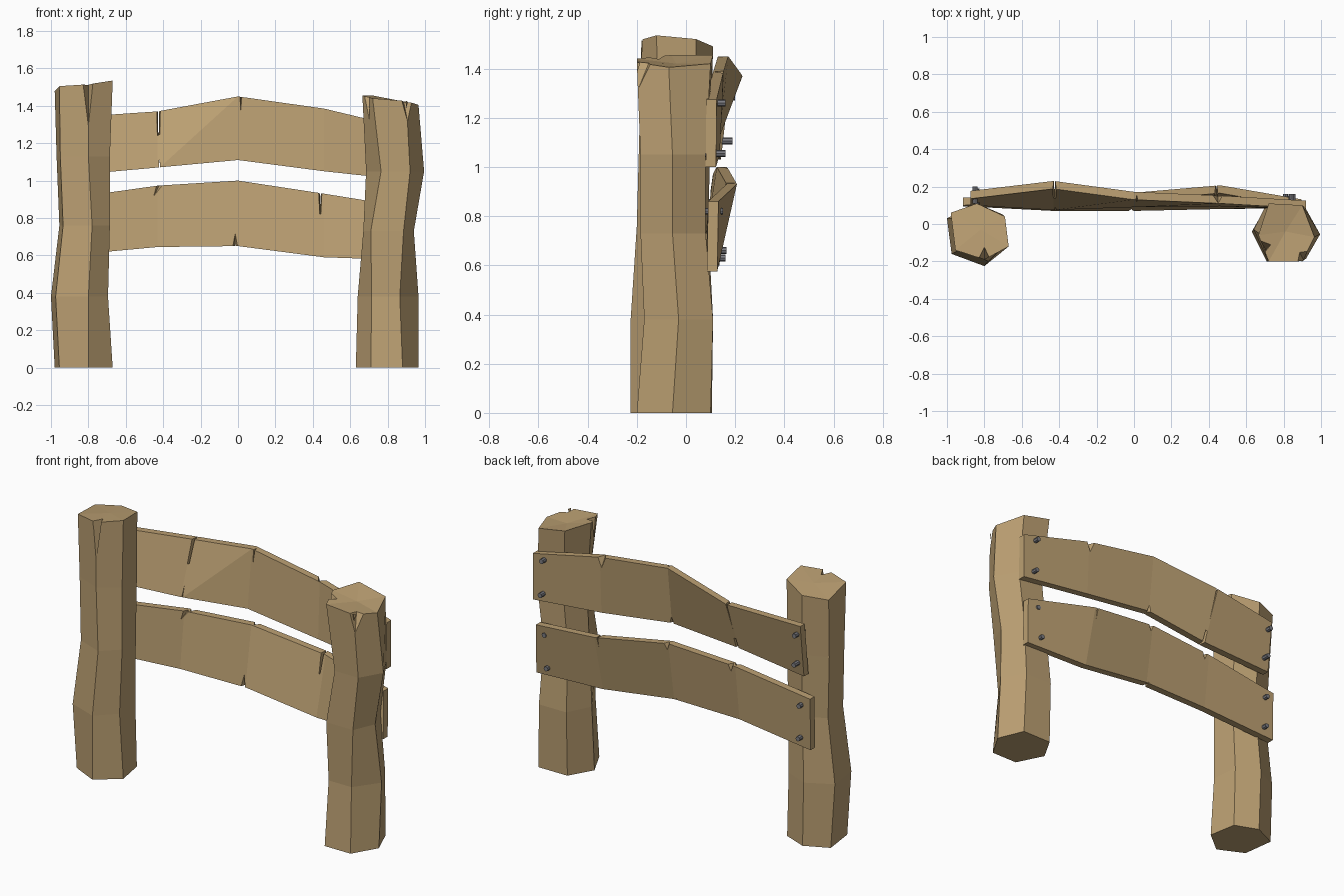
import bpy, bmesh
from mathutils import Vector

if "Cube" in bpy.data.objects:
    bpy.data.objects.remove(bpy.data.objects["Cube"])


def material(name, col):
    m = bpy.data.materials.new(name)
    m.diffuse_color = (*col, 1)
    m.use_nodes = True
    m.node_tree.nodes["Principled BSDF"].inputs["Base Color"].default_value = m.diffuse_color
    return m


WOOD = material("wood", (0.50, 0.35, 0.17))
STEEL = material("steel", (0.20, 0.20, 0.22))


def make_object(name, bm, mat):
    bmesh.ops.recalc_face_normals(bm, faces=bm.faces)
    me = bpy.data.meshes.new(name)
    bm.to_mesh(me)
    bm.free()
    ob = bpy.data.objects.new(name, me)
    bpy.context.collection.objects.link(ob)
    me.materials.append(mat)
    return ob


def loft(rings, dome=None):
    """Skin a list of equal-sized rings; dome = centre point of the top cap."""
    bm = bmesh.new()
    vs = [[bm.verts.new(p) for p in r] for r in rings]
    n = len(rings[0])
    for a, b in zip(vs, vs[1:]):
        for i in range(n):
            j = (i + 1) % n
            bm.faces.new((a[i], a[j], b[j], b[i]))
    bm.faces.new(vs[0])
    if dome:
        c = bm.verts.new(dome)
        for i in range(n):
            bm.faces.new((vs[-1][i], vs[-1][(i + 1) % n], c))
    else:
        bm.faces.new(vs[-1])
    return bm


def chip(ob, *pts):
    """Cut a four-cornered splinter out of a piece of wood."""
    bm = bmesh.new()
    bmesh.ops.convex_hull(bm, input=[bm.verts.new(p) for p in pts])
    cutter = make_object("chip_cutter", bm, WOOD)
    mod = ob.modifiers.new("chip", 'BOOLEAN')
    mod.operation, mod.solver, mod.object = 'DIFFERENCE', 'EXACT', cutter
    dg = bpy.context.evaluated_depsgraph_get()
    me = bpy.data.meshes.new_from_object(ob.evaluated_get(dg))
    ob.modifiers.clear()
    ob.data = me
    bpy.data.objects.remove(cutter)


def crack(ob, x, y_face, y_deep, z_edge, z_tip, w, lean=0):
    """V-shaped crack from a plank edge, opening at y_face, closing at y_deep."""
    over = 0.02 if z_edge > z_tip else -0.02
    out = 0.03 if y_face > y_deep else -0.03
    chip(ob, (x - w + lean, y_face + out, z_edge + over), (x + w + lean, y_face + out, z_edge + over),
         (x, y_face + out / 2, z_tip), (x + lean, y_deep, z_edge + over))


# Posts: bent six-sided logs, (x, y) of each corner per level
def post(name, levels, top_z, dome):
    rings = [[(x, y, z) for x, y in pts] for z, pts in levels]
    rings[-1] = [(x, y, z) for (x, y, _), z in zip(rings[-1], top_z)]
    return post_ob(name, loft(rings, dome))


def post_ob(name, bm):
    return make_object(name, bm, WOOD)


left = post("left_post", [
    (0.00, [(-.98, .04), (-.955, -.15), (-.80, -.225), (-.67, -.12), (-.70, .05), (-.84, .105)]),
    (0.38, [(-1.0, .03), (-.975, -.16), (-.80, -.225), (-.695, -.12), (-.71, .05), (-.85, .11)]),
    (0.76, [(-.955, .03), (-.935, -.14), (-.78, -.20), (-.685, -.11), (-.70, .04), (-.83, .09)]),
    (1.13, [(-.97, .04), (-.95, -.13), (-.80, -.19), (-.685, -.11), (-.70, .05), (-.83, .10)]),
    (1.50, [(-.98, .06), (-.955, -.14), (-.80, -.19), (-.67, -.12), (-.69, .04), (-.84, .11)])],
    [1.48, 1.505, 1.515, 1.535, 1.52, 1.49], (-.82, -.03, 1.505))
chip(left, (-.87, -.25, 1.56), (-.735, -.25, 1.58), (-.80, -.20, 1.26), (-.80, -.11, 1.56))

right = post("right_post", [
    (0.00, [(.63, -.04), (.71, -.20), (.88, -.20), (.965, -.055), (.90, .10), (.71, .10)]),
    (0.38, [(.64, -.03), (.715, -.17), (.865, -.17), (.965, -.03), (.89, .11), (.71, .11)]),
    (0.73, [(.67, -.05), (.71, -.185), (.885, -.185), (.94, -.055), (.88, .08), (.72, .08)]),
    (1.05, [(.685, -.05), (.765, -.185), (.92, -.185), (.995, -.055), (.92, .08), (.75, .08)]),
    (1.45, [(.665, -.06), (.72, -.20), (.90, -.20), (.965, -.07), (.90, .10), (.72, .11)])],
    [1.455, 1.44, 1.425, 1.405, 1.42, 1.455], (.81, -.04, 1.42))
chip(right, (.86, -.23, 1.47), (.96, -.12, 1.46), (.912, -.205, 1.29), (.87, -.12, 1.50))
chip(right, (.66, -.20, 1.50), (.66, -.07, 1.50), (.70, -.145, 1.30), (.74, -.10, 1.48))


# Planks: (x, top z, bottom z, front y at top, front y at bottom)
def plank(name, stations, t=0.042):
    return make_object(name, loft([[(x, yt, zt), (x, yt + t, zt), (x, yb + t, zb), (x, yb, zb)]
                                   for x, zt, zb, yt, yb in stations]), WOOD)


upper = plank("upper_plank", [
    (-.875, 1.34, 1.03, .135, .10), (-.43, 1.37, 1.07, .188, .075), (0, 1.45, 1.11, .13, .09),
    (.46, 1.385, 1.05, .11, .095), (.92, 1.275, 1.00, .083, .08)])
crack(upper, -.425, .16, .27, 1.37, 1.16, .018)
crack(upper, .015, .13, .165, 1.45, 1.36, .012)
crack(upper, .45, .15, .10, 1.385, 1.30, .05)
crack(upper, -.42, .12, .04, 1.07, 1.19, .015)
crack(upper, 0, .135, .10, 1.11, 1.17, .04)

lower = plank("lower_plank", [
    (-.915, .905, .60, .10, .095), (-.43, .973, .645, .11, .07), (0, 1.0, .65, .125, .07),
    (.46, .93, .59, .165, .08), (.895, .86, .575, .09, .085)])
crack(lower, -.46, .11, .145, .973, .90, .04, .05)
crack(lower, .44, .155, .24, .93, .79, .015)
crack(lower, -.015, .075, .13, .65, .75, .022)
crack(lower, .01, .165, .125, 1.0, .93, .04)
crack(lower, -.40, .15, .11, .973, .91, .035)

# Bolts: (x, z, tip y)
for i, (x, z, y) in enumerate([
        (-.85, 1.285, .20), (-.84, 1.105, .19), (.84, 1.26, .16), (.85, 1.055, .16),
        (-.855, .855, .165), (-.85, .66, .165), (.83, .82, .15), (.81, .63, .16)]):
    bm = bmesh.new()
    bmesh.ops.create_cone(bm, cap_ends=True, segments=8, radius1=.014, radius2=.014, depth=.09)
    for v in bm.verts:
        v.co = Vector((x + v.co.x, y - .045 + v.co.z, z + v.co.y))
    make_object(f"bolt_{i + 1}", bm, STEEL)
